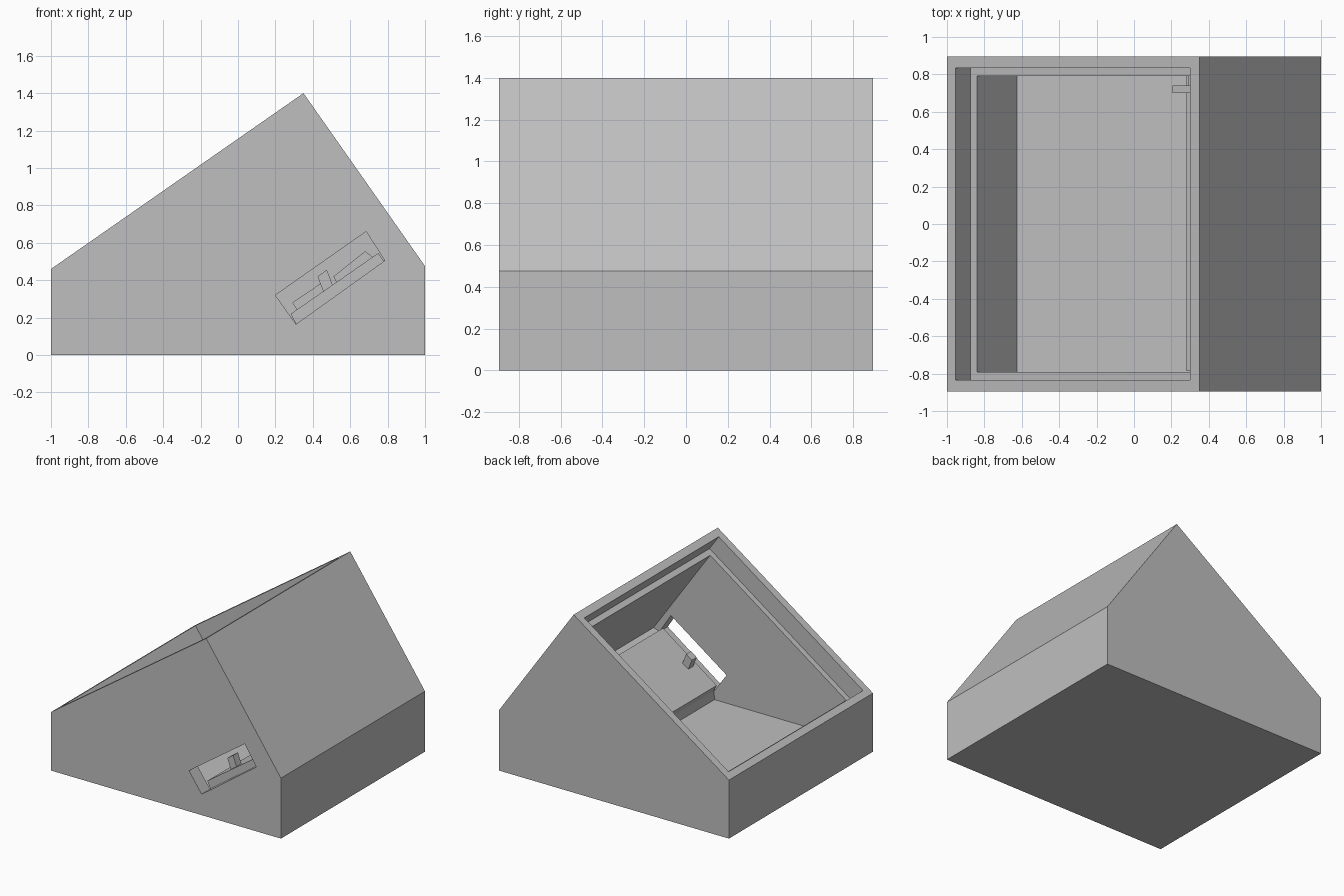
import bpy
import bmesh

cube = bpy.data.objects.get("Cube")
if cube:
    bpy.data.objects.remove(cube, do_unlink=True)

grey = bpy.data.materials.new("plain_grey")
grey.use_nodes = True
colour = (0.52, 0.52, 0.52, 1)
grey.diffuse_color = colour
grey.node_tree.nodes["Principled BSDF"].inputs["Base Color"].default_value = colour


def slope(u, w):
    """Point on the tilted face: u runs up the slope, w outward from it."""
    return (-1 + 0.82 * u - 0.571 * w, 0.46 + 0.571 * u + 0.82 * w)


def prism(name, profile, y0, y1):
    """Extrude an x-z profile along y."""
    bm = bmesh.new()
    face = bm.faces.new([bm.verts.new((x, y0, z)) for x, z in profile])
    ext = bmesh.ops.extrude_face_region(bm, geom=[face])
    verts = [g for g in ext["geom"] if isinstance(g, bmesh.types.BMVert)]
    bmesh.ops.translate(bm, vec=(0, y1 - y0, 0), verts=verts)
    bmesh.ops.recalc_face_normals(bm, faces=bm.faces)
    mesh = bpy.data.meshes.new(name)
    bm.to_mesh(mesh)
    bm.free()
    mesh.materials.append(grey)
    obj = bpy.data.objects.new(name, mesh)
    bpy.context.collection.objects.link(obj)
    return obj


def slope_box(name, u0, u1, w0, w1, y0, y1):
    return prism(name, [slope(u0, w0), slope(u1, w0), slope(u1, w1), slope(u0, w1)], y0, y1)


def cut(target, cutter):
    cutter.hide_render = True
    mod = target.modifiers.new("cut", "BOOLEAN")
    mod.operation = "DIFFERENCE"
    mod.solver = "EXACT"
    mod.object = cutter
    bpy.context.view_layer.objects.active = target
    bpy.ops.object.modifier_apply(modifier=mod.name)
    bpy.data.objects.remove(cutter, do_unlink=True)


# Outer case
case = prism("case", [(-1, 0), (1, 0), (1, 0.475), (0.35, 1.4), (-1, 0.46)], -0.895, 0.895)

# Rebate for a panel in the long slope
cut(case, slope_box("rebate_cutter", 0.055, 1.585, -0.14, 0.1, -0.835, 0.835))

# Deep cavity with a flat floor and a tilted shelf
cavity = [slope(0.098, -0.1), (-0.625, 0.1), (0.305, 0.1), (0.31, 0.165),
          (0.282, 0.22), (0.75, 0.545), (0.777, 0.505), (0.835, 0.525),
          slope(1.54, -0.14), slope(1.54, -0.1)]
cut(case, prism("cavity_cutter", cavity, -0.79, 0.79))

# Slot through the front wall
cut(case, prism("slot_cutter", [(0.31, 0.165), (0.785, 0.505), (0.685, 0.66), (0.2, 0.32)],
                -1, -0.785))

# Small post on the shelf behind the slot
prism("shelf_post", [(0.46, 0.33), (0.51, 0.365), (0.475, 0.455), (0.425, 0.42)], -0.74, -0.68)

# Low rails at the back of the shelf
rails = {
    "lower_rail": [(0.32, 0.235), (0.485, 0.35), (0.46, 0.395), (0.29, 0.28)],
    "upper_rail": [(0.535, 0.37), (0.74, 0.51), (0.68, 0.555), (0.51, 0.42)],
}
for name, profile in rails.items():
    prism(name, profile, 0.74, 0.795)

# Hook on the upper end wall
slope_box("panel_hook", 1.36, 1.56, -0.2, -0.16, 0.70, 0.74)
